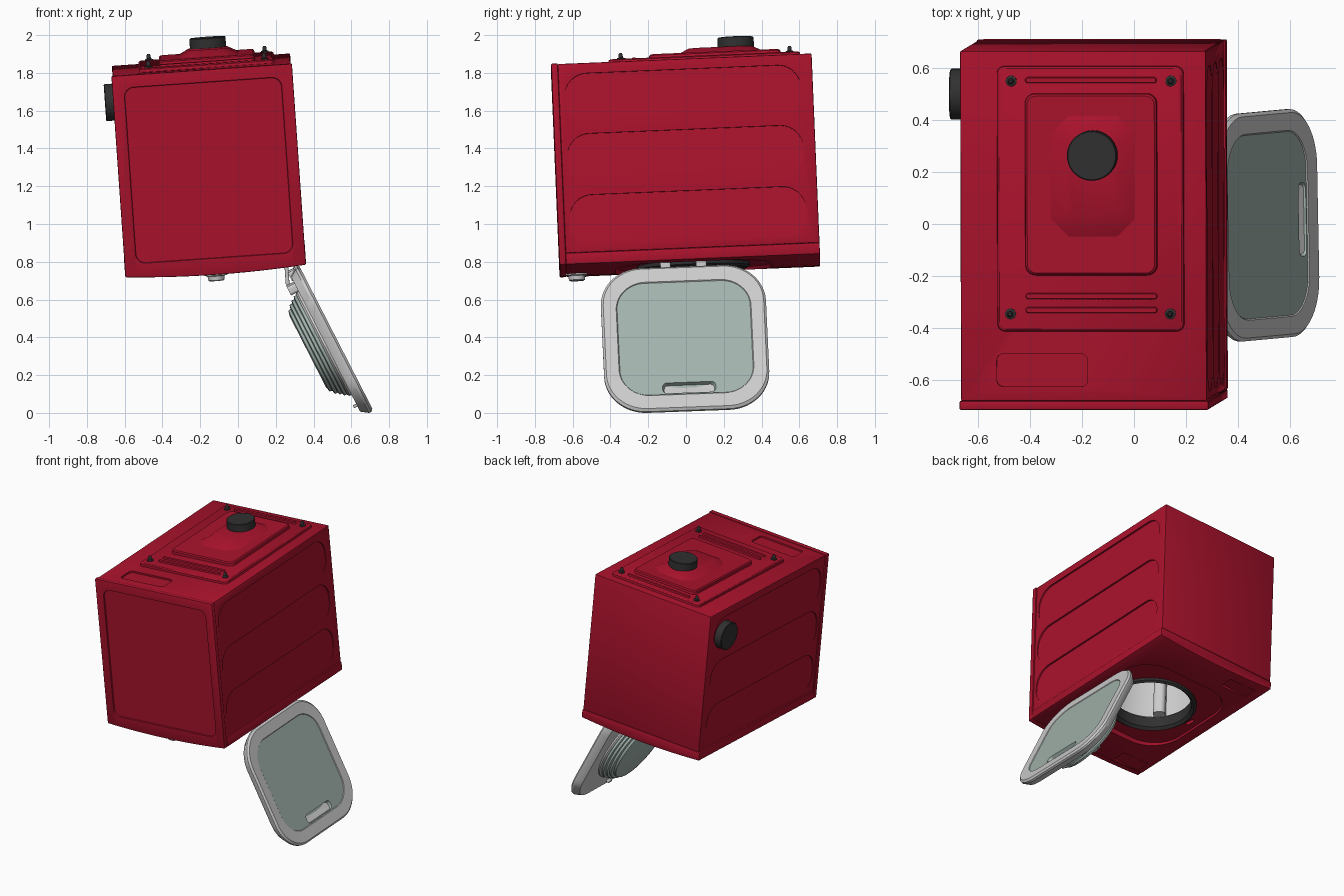
import bpy, bmesh, math
from mathutils import Matrix, Vector

if "Cube" in bpy.data.objects:
    bpy.data.objects.remove(bpy.data.objects["Cube"])


def material(name, rgb):
    m = bpy.data.materials.new(name)
    m.diffuse_color = (*rgb, 1)
    m.use_nodes = True
    m.node_tree.nodes["Principled BSDF"].inputs["Base Color"].default_value = m.diffuse_color
    return m


RED = material("red_enamel", (0.40, 0.006, 0.025))
DARK = material("black_rubber", (0.03, 0.03, 0.03))
GREY = material("light_grey", (0.55, 0.54, 0.54))
GLASS = material("green_glass", (0.36, 0.45, 0.41))
STEEL = material("steel", (0.65, 0.65, 0.65))


def frame(u, v, w, at=(0, 0, 0)):
    m = Matrix((u, v, w)).transposed().to_4x4()
    m.translation = Vector(at)
    return m


# tilted cabinet frame, and frames for each of its faces (w points outward)
BODY = Matrix.Translation((-0.12, 0.02, 0.78)) @ Matrix.Rotation(math.radians(-4), 4, 'Y') \
    @ Matrix.Rotation(math.radians(2.4), 4, 'X')
TOP = BODY @ Matrix.Translation((0, 0, 1.065))
FRONT = BODY @ frame((1, 0, 0), (0, 0, 1), (0, -1, 0), (0, -0.69, 0))
RIGHT = BODY @ frame((0, 1, 0), (0, 0, 1), (1, 0, 0), (0.473, 0, 0))
LEFT = BODY @ frame((0, -1, 0), (0, 0, 1), (-1, 0, 0), (-0.473, 0, 0))
UNDER = BODY @ frame((1, 0, 0), (0, -1, 0), (0, 0, -1))


def finish(name, bm, mat, m):
    bmesh.ops.recalc_face_normals(bm, faces=bm.faces)
    bm.transform(m)
    me = bpy.data.meshes.new(name)
    bm.to_mesh(me)
    bm.free()
    ob = bpy.data.objects.new(name, me)
    bpy.context.collection.objects.link(ob)
    if mat:
        me.materials.append(mat)
    return ob


def loft(name, loops, m, mat=None, at=(0, 0), ring=False, seg=10):
    """Stack of rounded rectangles (width, height, radius, level)."""
    bm = bmesh.new()
    rows = []
    for w, h, r, z in loops:
        row = []
        r = min(r, w / 2 - 1e-4, h / 2 - 1e-4)
        for k, (sx, sy) in enumerate(((1, 1), (-1, 1), (-1, -1), (1, -1))):
            for i in range(seg + 1):
                a = (k + i / seg) * math.pi / 2
                row.append(bm.verts.new((at[0] + sx * (w / 2 - r) + r * math.cos(a),
                                         at[1] + sy * (h / 2 - r) + r * math.sin(a), z)))
        rows.append(row)
    n = len(rows[0])
    for a, b in zip(rows, rows[1:] + ([rows[0]] if ring else [])):
        for i in range(n):
            bm.faces.new((a[i], a[(i + 1) % n], b[(i + 1) % n], b[i]))
    if not ring:
        bm.faces.new(rows[0])
        bm.faces.new(rows[-1])
    return finish(name, bm, mat, m)


def disc(r, z):
    return (2 * r, 2 * r, r, z)


def slab(name, w, h, r, z0, z1, m, mat=None, at=(0, 0)):
    return loft(name, [(w, h, r, z0), (w, h, r, z1)], m, mat, at)


def prism(name, profile, y0, y1, mat):
    bm = bmesh.new()
    a, b = ([bm.verts.new((x, y, z)) for x, z in profile] for y in (y0, y1))
    n = len(a)
    for i in range(n):
        bm.faces.new((a[i], a[(i + 1) % n], b[(i + 1) % n], b[i]))
    bm.faces.new(a)
    bm.faces.new(b)
    return finish(name, bm, mat, BODY)


def apply(ob, mod):
    bpy.context.view_layer.objects.active = ob
    bpy.ops.object.modifier_apply(modifier=mod.name)


def cut(ob, cutter):
    mod = ob.modifiers.new("cut", 'BOOLEAN')
    mod.operation, mod.solver, mod.object = 'DIFFERENCE', 'EXACT', cutter
    apply(ob, mod)
    bpy.data.objects.remove(cutter)


def bevel(ob, width):
    mod = ob.modifiers.new("bevel", 'BEVEL')
    mod.width, mod.segments = width, 2
    apply(ob, mod)


def bowed(half, top, sag=0.02):
    arc = [(half * t / 8, -sag * (1 - (t / 8) ** 2)) for t in range(-8, 9)]
    return arc + [(half, top), (-half, top)]


# cabinet shell with ribbed sides
shell = prism("cabinet", [(-.473, .06), (.473, .06), (.473, 1.065), (-.473, 1.065)], -.655, .69, RED)
bevel(shell, 0.006)
cut(shell, slab("cavity", .88, 1.27, .02, 0, 1.03, BODY, at=(0, .015)))
for side in (RIGHT, LEFT):
    for z in (1.01, 0.69, 0.365):
        tilt = side @ Matrix.Translation((0, z - .14, 0)) @ Matrix.Rotation(math.radians(-2.5), 4, 'X')
        cut(shell, slab("rib_cutter", 1.25, .28, .12, -.0055, .05, tilt))
cut(shell, slab("label_cutter", .35, .125, .025, -.012, .05, TOP, at=(-.16, -.537)))

# worktop slab with inset panel
lid = prism("worktop", bowed(.479, 1.068), -.69, -.655, RED)
bevel(lid, 0.006)
cut(lid, loft("lid_cutter", [(.83, .93, .05, -.008), (.85, .95, .06, .02)], FRONT, at=(0, .535)))

# bowed door-side panel: door seat, opening, drawer and hatch outlines
panel = prism("door_side_panel", bowed(.48, .06), -.655, .69, RED)
bevel(panel, 0.006)
C = (0, -.02)
cut(panel, loft("seat_cutter", [(.78, .80, .22, -.006), (.84, .86, .25, .05)], UNDER, at=C))
cut(panel, loft("opening_cutter", [disc(.295, -.2), disc(.295, .1)], UNDER, at=C))
cut(panel, slab("latch_cutter", .025, .07, .01, -.03, .1, UNDER, at=(-.335, -.02)))
for nm, w, h, at in (("drawer", .22, .11, (-.33, .585)), ("filter_hatch", .22, .10, (-.30, -.565))):
    cut(panel, slab(nm + "_cutter", w, h, .015, -.005, .1, UNDER, at=at))
    slab(nm, w - .012, h - .012, .012, -.01, .006, UNDER, RED, at)

# control knob
loft("control_knob", [disc(.06, 0), disc(.06, .026), disc(.045, .03), disc(.042, .052), disc(.036, .056)],
     UNDER, GREY, (0, .6))

# drum, gasket and lifters
loft("gasket", [disc(.30, .012), disc(.285, .022), disc(.265, .005), disc(.265, -.07), disc(.31, -.09),
                disc(.30, -.05)], UNDER, DARK, C, ring=True)
loft("drum", [disc(.27, -.08), disc(.41, -.13), disc(.41, -.75), disc(.36, -.80), disc(.01, -.80),
              disc(.01, -.81), disc(.365, -.81), disc(.42, -.755), disc(.42, -.12), disc(.28, -.07)],
     UNDER, STEEL, C, ring=True)
for k in range(3):
    spin = UNDER @ Matrix.Translation((*C, 0)) @ Matrix.Rotation(k * 2 * math.pi / 3 + 2.4, 4, 'Z')
    loft("drum_lifter_%d" % (k + 1), [(.10, .08, .03, -.74), (.10, .08, .03, -.16)], spin, STEEL, (.375, 0))

# back plate with stepped bosses
PC = (.028, .122)
loft("back_plate", [(.72, 1.02, .03, -.002), (.715, 1.015, .03, .014), (.70, 1.0, .03, .02)], TOP, RED, PC)
loft("back_plate_step", [(.51, .70, .04, .015), (.505, .695, .04, .038), (.49, .68, .035, .045)], TOP, RED, (.032, .178))
bm = bmesh.new()
rows = []
for w, h, c, z in ((.34, .48, .07, .04), (.20, .34, .04, .078)):
    pts = [(w/2, h/2 - c), (w/2 - c, h/2), (c - w/2, h/2), (-w/2, h/2 - c),
           (-w/2, c - h/2), (c - w/2, -h/2), (w/2 - c, -h/2), (w/2, c - h/2)]
    rows.append([bm.verts.new((x + .04, y + .21, z)) for x, y in pts])
for i in range(8):
    bm.faces.new((rows[0][i], rows[0][(i + 1) % 8], rows[1][(i + 1) % 8], rows[1][i]))
bm.faces.new(rows[1])
bm.faces.new(rows[0])
finish("chamfered_boss", bm, RED, TOP)
for i, y in enumerate((.578, -.252, -.305)):
    loft("plate_rib_%d" % (i + 1), [(.51, .026, .013, .015), (.50, .018, .009, .03)], TOP, RED, (.032, y))

# outlets and screws
loft("back_outlet", [disc(.096, .07), disc(.096, .128), disc(.092, .132)], TOP, DARK, (.042, .292))
loft("side_outlet", [disc(.098, -.005), disc(.098, .046), disc(.094, .05)], LEFT, DARK, (-.516, .88))
for i, (x, y) in enumerate(((-.275, .575), (.34, .575), (-.28, -.32), (.335, -.32))):
    loft("screw_%d" % (i + 1), [disc(.021, .018), disc(.021, .026), disc(.011, .03), disc(.011, .046), disc(.006, .054)],
         TOP, DARK, (x, y), seg=4)

# open door: u along y, v up the door, w out of its outer face
W = Vector((.89, 0, .456)).normalized()
U = Vector((0, 1, 0))
DOOR = frame(U, W.cross(U), W, (.518, -.005, .40)) @ Matrix.Rotation(math.radians(2.4), 4, 'Z')
loft("door_rim", [(.70, .66, .15, -.012), (.715, .675, .16, -.002), (.85, .83, .21, 0), (.875, .855, .22, -.012),
                  (.875, .855, .22, -.026), (.83, .80, .2, -.065), (.56, .56, .28, -.065), (.56, .56, .28, -.03)],
     DOOR, GREY, ring=True, seg=14)
glass = loft("door_window", [(.705, .665, .15, -.04), (.705, .665, .15, -.006)], DOOR, GLASS, seg=14)
cut(glass, loft("grip_cutter", [(.26, .05, .02, -.028), (.31, .075, .03, .02)], DOOR, at=(.01, -.295)))
loft("door_seal_ring", [disc(.31, -.06), disc(.31, -.075), disc(.30, -.085)], DOOR, GREY)
loft("door_bowl", [disc(.295, -.08), disc(.295, -.10), disc(.28, -.105), disc(.28, -.12), disc(.265, -.125),
                   disc(.265, -.14), disc(.245, -.145), disc(.24, -.16), disc(.21, -.167)], DOOR, GLASS, seg=14)
slab("door_latch", .04, .015, .005, -.085, -.05, DOOR, GREY, (0, -.37))

# hinge: mount on the panel, two arms, block on the door
slab("hinge_block", .26, .05, .015, -.11, -.05, DOOR, GREY, (0, .335))
for i, y in enumerate((-.095, .095)):
    slab("hinge_arm_%d" % (i + 1), .02, .055, .008, -.02, .12, UNDER, GREY, (.375, .035 + y))
    slab("hinge_knuckle_%d" % (i + 1), .055, .05, .012, -.07, -.02, DOOR, GREY, (y, .40))

for ob in bpy.context.scene.objects:
    ob.select_set(True)
bpy.ops.object.shade_smooth_by_angle(angle=math.radians(32))
